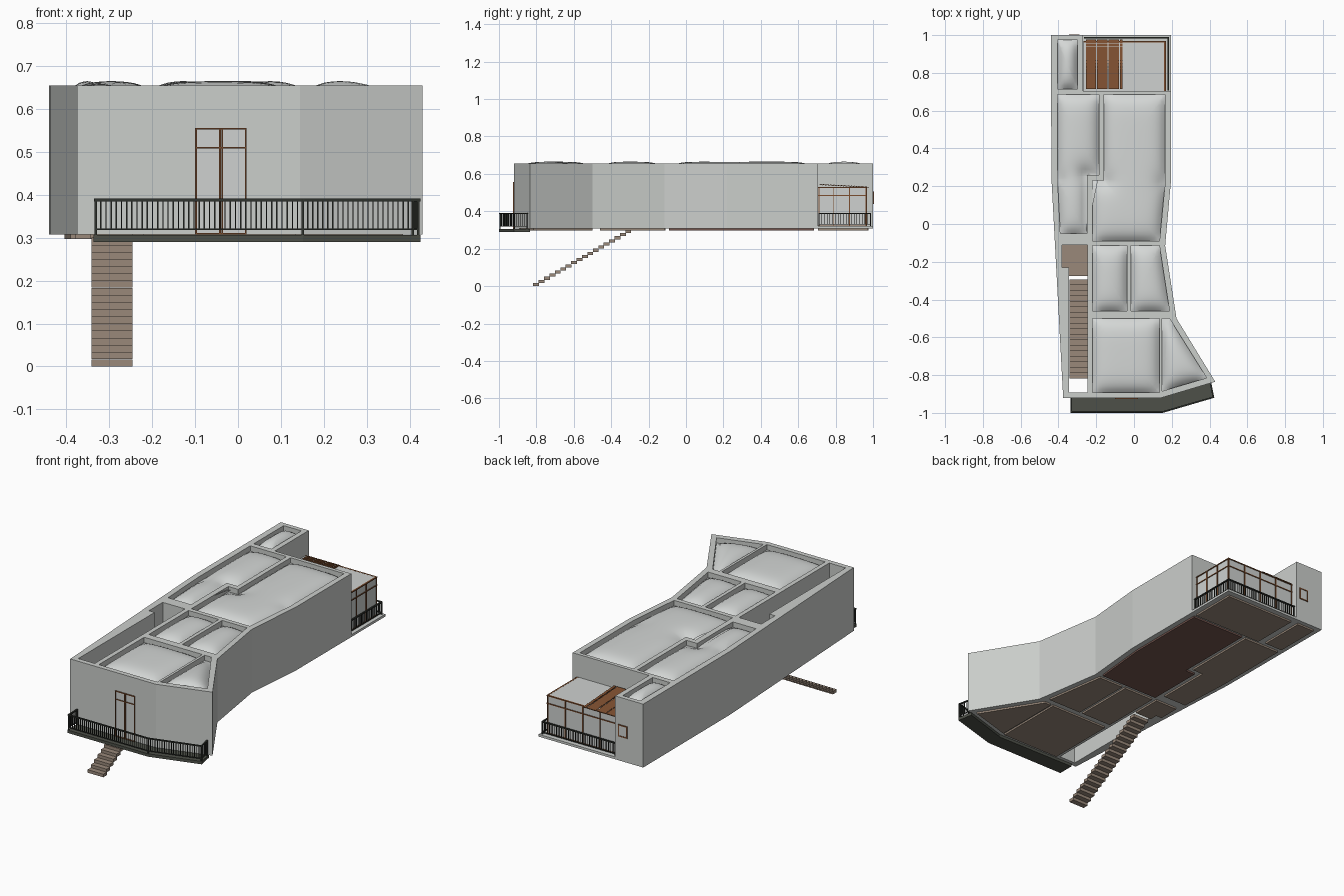
import bpy, bmesh, math
from mathutils import Vector
from mathutils.geometry import intersect_point_line

if "Cube" in bpy.data.objects:
    bpy.data.objects.remove(bpy.data.objects["Cube"])


def material(name, rgb):
    m = bpy.data.materials.new(name)
    m.diffuse_color = (*rgb, 1)
    m.use_nodes = True
    m.node_tree.nodes["Principled BSDF"].inputs["Base Color"].default_value = m.diffuse_color
    return m


WALL = material("pale_concrete", (0.60, 0.62, 0.60))
ROOF = material("roof_membrane", (0.66, 0.68, 0.67))
GLASS = material("pale_glass", (0.62, 0.64, 0.63))
DECK = material("taupe_timber", (0.32, 0.25, 0.195))
RED = material("dark_red_soffit", (0.17, 0.09, 0.075))
WOOD = material("brown_wood", (0.20, 0.075, 0.028))
SLAB = material("dark_green_grey", (0.075, 0.08, 0.065))
RAIL = material("black_metal", (0.03, 0.034, 0.028))


def finish(name, bm, mat):
    bmesh.ops.recalc_face_normals(bm, faces=bm.faces)
    me = bpy.data.meshes.new(name)
    bm.to_mesh(me)
    bm.free()
    me.materials.append(mat)
    ob = bpy.data.objects.new(name, me)
    bpy.context.collection.objects.link(ob)
    return ob


def add_prism(bm, pts, z0, z1):
    lo = [bm.verts.new((x, y, z0)) for x, y in pts]
    hi = [bm.verts.new((x, y, z1)) for x, y in pts]
    bm.faces.new(lo[::-1])
    bm.faces.new(hi)
    n = len(pts)
    for i in range(n):
        j = (i + 1) % n
        bm.faces.new((lo[i], lo[j], hi[j], hi[i]))


def prism(name, pts, z0, z1, mat):
    bm = bmesh.new()
    add_prism(bm, pts, z0, z1)
    return finish(name, bm, mat)


def rect(x0, x1, y0, y1):
    return [(x0, y0), (x1, y0), (x1, y1), (x0, y1)]


def add_box(bm, x0, x1, y0, y1, z0, z1):
    add_prism(bm, rect(x0, x1, y0, y1), z0, z1)


def add_bar(bm, p, q, z0, z1, w):
    """Straight bar of width w following a plan segment."""
    p, q = Vector(p), Vector(q)
    d = (q - p).normalized() * w / 2
    n = Vector((-d.y, d.x))
    add_prism(bm, [p - d - n, q + d - n, q + d + n, p - d + n], z0, z1)


def railing(name, path, base, z0, z1, gap):
    bm = bmesh.new()
    for a, b in zip(path, path[1:]):
        a, b = Vector(a), Vector(b)
        add_bar(bm, a, b, z1 - 0.006, z1, 0.008)
        add_bar(bm, a, b, z0, z0 + 0.004, 0.005)
        n = max(2, round((b - a).length / gap))
        for i in range(n + 1):
            p = a.lerp(b, i / n)
            end = i in (0, n)
            w = 0.003 if not end else 0.006
            add_box(bm, p.x - w / 2, p.x + w / 2, p.y - w / 2, p.y + w / 2,
                    base if end else z0, z1 - 0.003)
    return finish(name, bm, RAIL)


# Plan shapes
BOTTOM, TOP, RECESS = 0.307, 0.655, 0.62
outline = [(-0.44, 1), (-0.437, 0.24), (-0.375, -0.92), (0.145, -0.92), (0.43, -0.835),
           (0.225, -0.5), (0.165, -0.115), (0.195, 0.22), (0.195, 0.705),
           (-0.27, 0.705), (-0.27, 1)]
rooms = {
    "tower": rect(-0.405, -0.298, 0.715, 0.975),
    "west": [(-0.405, 0.685), (-0.405, 0.24), (-0.39, -0.05), (-0.25, -0.05),
             (-0.25, 0.26), (-0.185, 0.26), (-0.185, 0.685)],
    "east": [(-0.16, 0.685), (-0.16, 0.23), (-0.22, 0.23), (-0.22, -0.09),
             (0.135, -0.09), (0.165, 0.22), (0.165, 0.685)],
    "inner": rect(-0.22, -0.036, -0.46, -0.115),
    "side": [(-0.016, -0.115), (-0.016, -0.46), (0.188, -0.46), (0.135, -0.115)],
    "front": rect(-0.22, 0.134, -0.893, -0.5),
    "corner": [(0.148, -0.5), (0.148, -0.885), (0.385, -0.815), (0.188, -0.5)],
}
court = [(-0.38, -0.11), (-0.38, -0.23), (-0.345, -0.23), (-0.345, -0.893),
         (-0.245, -0.893), (-0.245, -0.11)]

# Main body with roof recesses and an open stair court
body = prism("house_body", outline, BOTTOM, TOP, WALL)
cb = bmesh.new()
for pts in rooms.values():
    add_prism(cb, pts, RECESS, 0.8)
add_prism(cb, court, 0.2, 0.8)
cutter = finish("body_cutter", cb, WALL)
cutter.hide_render = True
mod = body.modifiers.new("openings", "BOOLEAN")
mod.object, mod.operation, mod.solver = cutter, "DIFFERENCE", "EXACT"
bpy.context.view_layer.objects.active = body
bpy.ops.object.modifier_apply(modifier=mod.name)
bpy.data.objects.remove(cutter)


# Inflated roof cushions
def cushion(name, pts):
    bm = bmesh.new()
    bm.faces.new([bm.verts.new((x, y, 0)) for x, y in pts])
    bmesh.ops.triangulate(bm, faces=bm.faces)
    for axis in (0, 1):
        lo, hi = min(p[axis] for p in pts), max(p[axis] for p in pts)
        n = max(6, round((hi - lo) / 0.018))
        no = Vector((1 - axis, axis, 0))
        for i in range(1, n):
            geom = bm.verts[:] + bm.edges[:] + bm.faces[:]
            bmesh.ops.bisect_plane(bm, geom=geom, dist=1e-5, plane_no=no,
                                   plane_co=no * (lo + (hi - lo) * (i + 0.003) / n))
    bmesh.ops.remove_doubles(bm, verts=bm.verts, dist=0.0005)
    edges = [(Vector((*a, 0)), Vector((*b, 0))) for a, b in zip(pts, pts[1:] + pts[:1])]
    rise = {}
    for v in bm.verts:
        f = 1
        for a, b in edges:
            t = intersect_point_line(v.co, a, b)[1]
            d = (v.co - a.lerp(b, min(1, max(0, t)))).length
            f *= 1 - math.exp(-d / 0.033)
        rise[v] = f
    top = max(rise.values())
    for v, f in rise.items():
        v.co.z = 0.626 + 0.039 * f / top
    for f in bm.faces:
        f.smooth = True
    ob = finish(name, bm, ROOF)
    if ob.data.polygons[0].normal.z < 0:
        ob.data.flip_normals()


for key, pts in rooms.items():
    cushion(key + "_roof_cushion", pts)
    prism(key + "_soffit", pts, 0.297, 0.312, RED if key == "east" else DECK)

# Entry landing and stair
prism("entry_landing", [(-0.38, -0.11), (-0.38, -0.23), (-0.345, -0.23), (-0.345, -0.275),
                        (-0.245, -0.275), (-0.245, -0.11)], 0.297, 0.307, DECK)
bm = bmesh.new()
STEPS = 18
for i in range(STEPS):
    y, z = -0.293 - i * 0.029, 0.3 * (1 - i / STEPS)
    add_box(bm, -0.342, -0.246, y - 0.031, y, z - 0.0165, z)
finish("stair_treads", bm, DECK)

# Front balcony
prism("front_balcony", [(-0.337, -0.91), (-0.337, -1), (0.152, -1), (0.425, -0.92),
                        (0.408, -0.835), (0.145, -0.915)], 0.29, 0.306, SLAB)
railing("front_railing", [(-0.332, -0.922), (-0.332, -0.995), (0.151, -0.995),
                          (0.42, -0.917), (0.407, -0.85)], 0.305, 0.318, 0.391, 0.0122)

# Front door
bm = bmesh.new()
for x in (-0.098, -0.042, -0.037, 0.018):
    add_box(bm, x - 0.002, x + 0.002, -0.926, -0.918, 0.307, 0.556)
for z in (0.309, 0.51, 0.554):
    add_box(bm, -0.1, 0.02, -0.926, -0.918, z - 0.002, z + 0.002)
finish("front_door_frame", bm, WOOD)
prism("front_door_panes", rect(-0.1, 0.02, -0.922, -0.918), 0.307, 0.555, GLASS)

# Back terrace with glazed room
prism("back_terrace", rect(-0.272, 0.195, 0.7, 1), BOTTOM, 0.32, WALL)
prism("back_terrace_soffit", rect(-0.255, 0.165, 0.705, 0.97), 0.297, 0.31, DECK)
prism("glazed_room", rect(-0.268, 0.165, 0.7, 0.965), 0.318, 0.53, GLASS)
railing("back_railing", [(-0.262, 0.986), (0.181, 0.986), (0.181, 0.712)],
        0.318, 0.328, 0.391, 0.0145)
bm = bmesh.new()
for x in (-0.263, -0.155, -0.05, 0.057, 0.164):
    add_box(bm, x - 0.0025, x + 0.0025, 0.96, 0.969, 0.32, 0.53)
for y in (0.711, 0.79, 0.875, 0.964):
    add_box(bm, 0.16, 0.169, y - 0.0025, y + 0.0025, 0.32, 0.53)
for z in (0.322, 0.485, 0.528):
    add_box(bm, -0.268, 0.169, 0.96, 0.969, z - 0.0025, z + 0.0025)
    add_box(bm, 0.16, 0.169, 0.705, 0.969, z - 0.0025, z + 0.0025)
finish("glazed_room_frame", bm, WOOD)

# Sloping louvres over the glazed room
bm = bmesh.new()
for x0, x1 in ((-0.255, -0.2), (-0.195, -0.14), (-0.134, -0.08), (-0.074, -0.06)):
    for i in range(14):
        y, z = 0.714 + i * 0.0187, 0.545 - i * 0.001
        old = set(bm.verts)
        add_box(bm, x0, x1, y, y + 0.0185, z - 0.002, z + 0.002)
        for v in set(bm.verts) - old:
            v.co.z -= 0.25 * (v.co.y - y)
finish("roof_louvres", bm, WOOD)

# Small tower window
bm = bmesh.new()
for x in (-0.342, -0.292):
    add_box(bm, x - 0.003, x + 0.003, 0.998, 1.0, 0.44, 0.506)
    add_box(bm, x - 0.003, x + 0.003, 0.999, 1.004, 0.44, 0.506)
for z in (0.443, 0.503):
    add_box(bm, -0.345, -0.289, 0.999, 1.004, z - 0.003, z + 0.003)
finish("tower_window_frame", bm, WOOD)
prism("tower_window_pane", rect(-0.342, -0.292, 0.998, 1.002), 0.443, 0.503, GLASS)
